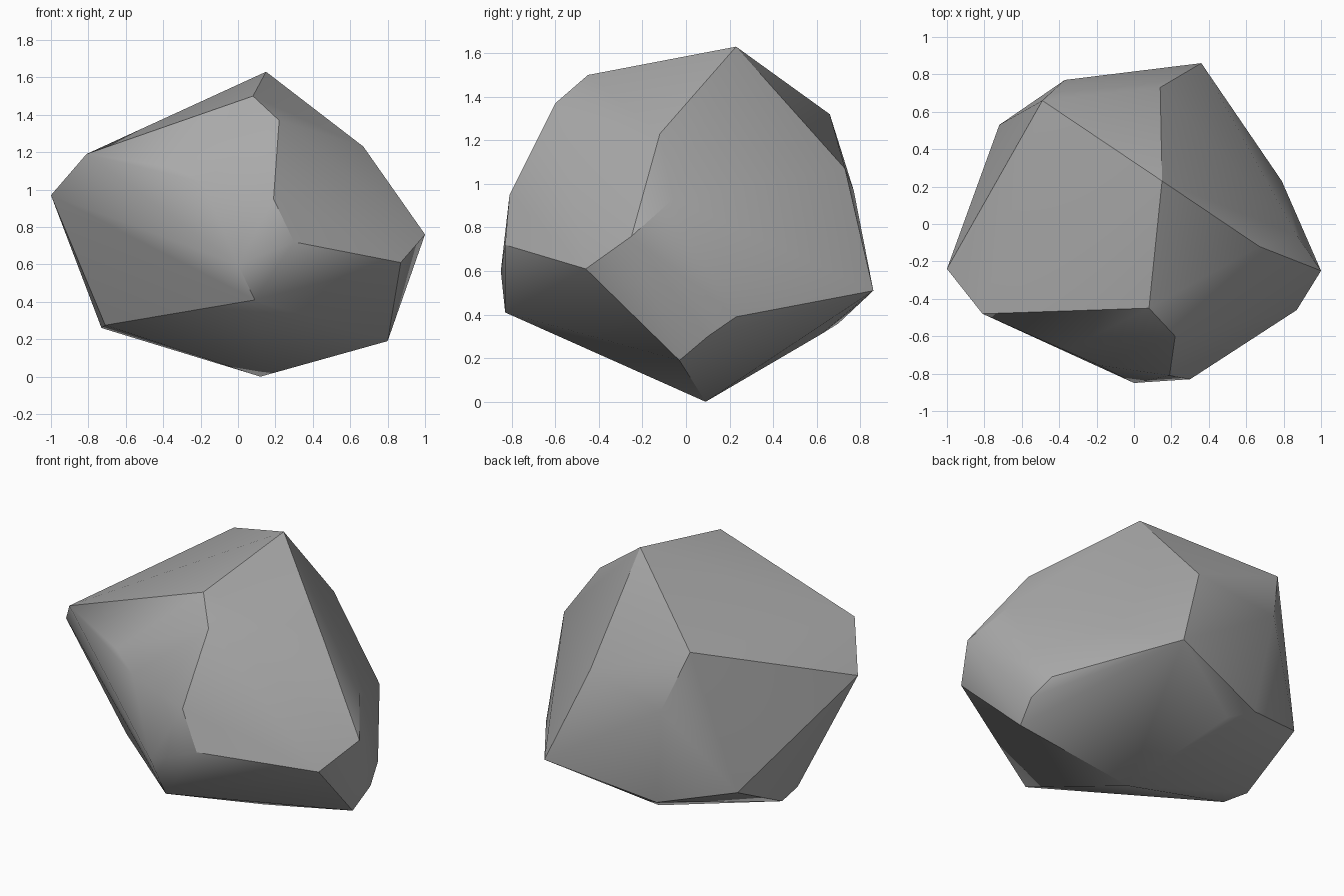
import bpy
import bmesh
import math

# Remove the default cube if it is present
default_cube = bpy.data.objects.get("Cube")
if default_cube:
    bpy.data.objects.remove(default_cube, do_unlink=True)


def make_material(name, colour):
    material = bpy.data.materials.new(name)
    material.use_nodes = True
    material.diffuse_color = colour
    shader = next(n for n in material.node_tree.nodes if n.type == 'BSDF_PRINCIPLED')
    shader.inputs["Base Color"].default_value = colour
    return material


def make_hull(name, corners, material):
    """Wrap a faceted convex skin around the given corner points."""
    bm = bmesh.new()
    for corner in corners:
        bm.verts.new(corner)
    hull = bmesh.ops.convex_hull(bm, input=bm.verts[:])
    spare = {g for key in ("geom_interior", "geom_unused") for g in hull[key]
             if isinstance(g, bmesh.types.BMVert)}
    bmesh.ops.delete(bm, geom=list(spare), context='VERTS')
    bmesh.ops.recalc_face_normals(bm, faces=bm.faces[:])
    mesh = bpy.data.meshes.new(name)
    bm.to_mesh(mesh)
    bm.free()
    mesh.materials.append(material)
    stone = bpy.data.objects.new(name, mesh)
    bpy.context.collection.objects.link(stone)
    return stone


# Sloping crown facet
crown = [(.15, .23, 1.63), (.08, -.45, 1.5), (-.81, -.48, 1.19),
         (-1, -.24, .97), (-.49, .66, 1.32)]

# Rounded front ridge
front = [(.22, -.6, 1.37), (-.36, -.67, 1.12), (-.19, -.755, 1.04),
         (.19, -.81, .95), (.3, -.83, .72), (0, -.85, .6), (.09, -.83, .41)]

# Pointed shoulder on the +x side
shoulder = [(.67, -.12, 1.23), (.87, -.06, .93), (1, -.25, .76),
            (.87, -.46, .61), (.79, .23, .39), (.83, .1, .3)]

# Broad back
back = [(-.37, .77, .97), (.14, .73, 1.07), (.36, .86, .51), (-.72, .53, .47)]

# Tapered underside resting on one point
underside = [(.12, .09, 0), (.8, -.03, .19), (-.73, .11, .26),
             (-.71, -.07, .275), (-.29, .7, .36), (-.16, .62, .31)]

stone_grey = make_material("stone_grey", (.4, .4, .4, 1))
rock = make_hull("rock", crown + front + shoulder + back + underside, stone_grey)

# Soften shallow bends and keep the strong ridges crisp
bpy.ops.object.select_all(action='DESELECT')
rock.select_set(True)
bpy.context.view_layer.objects.active = rock
bpy.ops.object.shade_smooth_by_angle(angle=math.radians(30))
